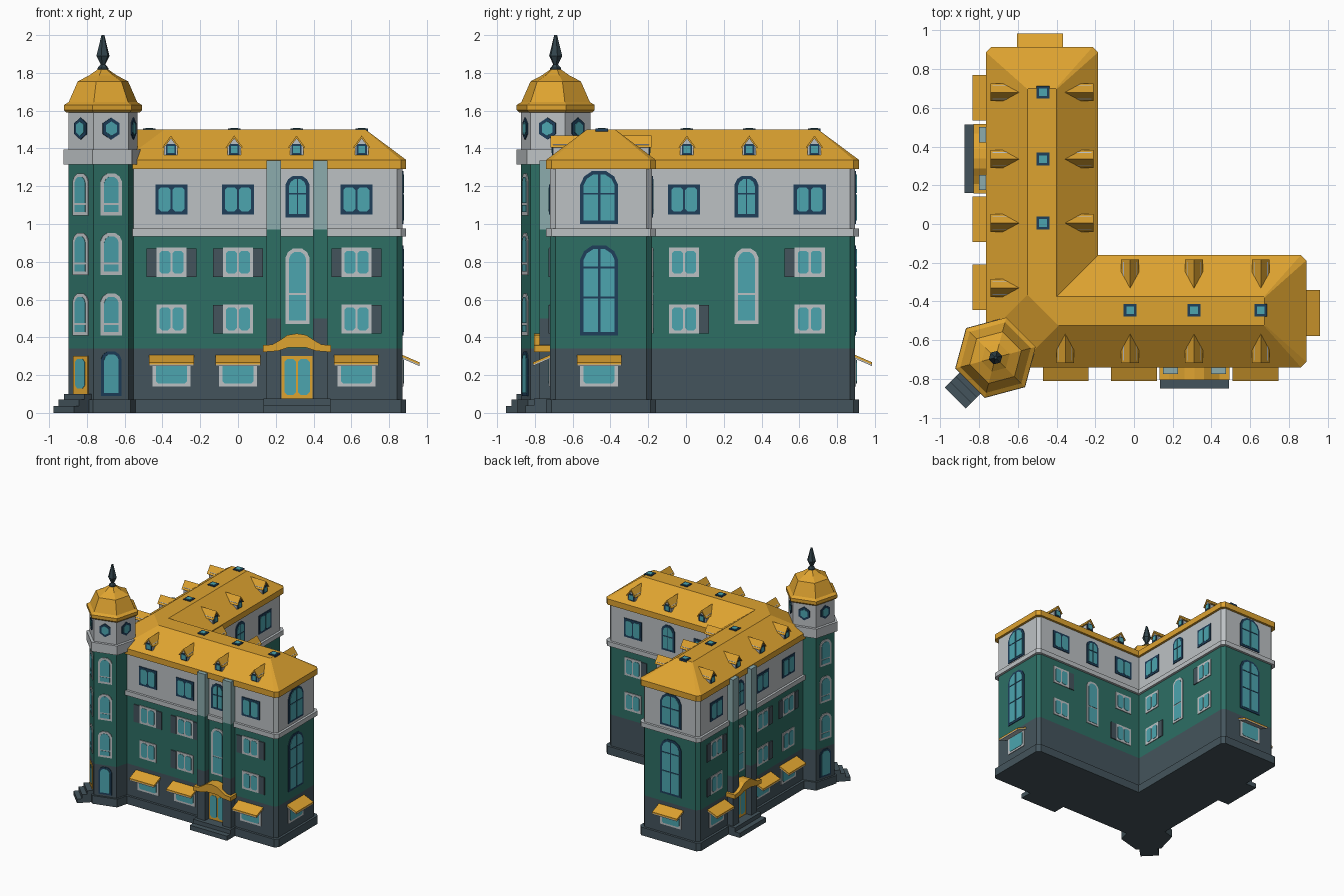
import bpy, bmesh, math
from mathutils import Vector as V

if "Cube" in bpy.data.objects:
    bpy.data.objects.remove(bpy.data.objects["Cube"])

def lin(c):
    c /= 255
    return c / 12.92 if c < 0.04045 else ((c + 0.055) / 1.055) ** 2.4

COL = dict(gold=(222, 163, 48), green=(45, 110, 100), light=(188, 193, 196), slate=(68, 84, 92),
           glass=(76, 165, 175), navy=(30, 62, 90), pale=(140, 172, 174), dark_slate=(50, 68, 76))
MATS = {}
for k, c in COL.items():
    m = bpy.data.materials.new(k)
    m.diffuse_color = (*[lin(x) for x in c], 1)
    m.use_nodes = True
    m.node_tree.nodes["Principled BSDF"].inputs["Base Color"].default_value = m.diffuse_color
    MATS[k] = m

parts = {}   # (part name, colour) -> bmesh

def swap(p):          # mirror across the diagonal of the L plan
    return V((p[1] - 0.025, p[0] + 0.025, p[2]))

def loft(name, mat, rings, mirror=False):
    bm = parts.setdefault((name, mat), bmesh.new())
    for rs in ([rings, [[swap(p) for p in r] for r in rings]] if mirror else [rings]):
        vs = [[bm.verts.new(p) for p in r] for r in rs]
        n = len(vs[0])
        fs = [bm.faces.new(vs[0]), bm.faces.new(vs[-1])]
        for a, b in zip(vs, vs[1:]):
            fs += [bm.faces.new((a[i], a[(i + 1) % n], b[(i + 1) % n], b[i])) for i in range(n)]
        bmesh.ops.recalc_face_normals(bm, faces=fs)

# A wall frame: origin, horizontal axis, outward normal, mirrored or not
def frame(o, u, n, mirror=True):
    return V(o), V(u), V(n), mirror

def at(F, u, z, d):
    return F[0] + F[1] * u + F[2] * d + V((0, 0, z))

def plate(name, mat, F, pts, d0, d1):
    loft(name, mat, [[at(F, u, z, d) for u, z in pts] for d in (d0, d1)], F[3])

def rect(u0, u1, z0, z1, c=0.0):
    if not c:
        return [(u0, z0), (u1, z0), (u1, z1), (u0, z1)]
    return [(u0 + c, z0), (u1 - c, z0), (u1, z0 + c), (u1, z1 - c),
            (u1 - c, z1), (u0 + c, z1), (u0, z1 - c), (u0, z0 + c)]

def box(name, mat, F, u0, u1, z0, z1, d0, d1):
    plate(name, mat, F, rect(u0, u1, z0, z1), d0, d1)

# ---- windows, doors and awnings
PF, PG = 0.006, 0.009

def pair_window(F, u, z, w, h, mat, b=0.017):
    plate("window_frames", mat, F, rect(u - w / 2, u + w / 2, z, z + h), 0, PF)
    for s in (-1, 1):
        a, e = sorted((u + s * 0.006, u + s * (w / 2 - b)))
        plate("window_panes", "glass", F, rect(a, e, z + b, z + h - b, 0.012), 0, PG)

def half_arch(u, s, g, w, z0, z1, r):
    h = w / 2
    return [(u + s * a, b) for a, b in ((g, z0), (h, z0), (h, z1 - r), (.8 * h, z1 - .4 * r), (.38 * h, z1), (g, z1))]

def arch_window(F, u, z0, z1, w, mat, breaks=(), g=0.0, b=0.018):
    r = w * 0.36
    fr = half_arch(u, 1, 0, w, z0, z1, r)[1:5] + half_arch(u, -1, 0, w, z0, z1, r)[4:0:-1]
    plate("window_frames", mat, F, fr, 0, PF)
    zs = [z0 + b, *breaks]
    for s in (-1, 1):
        for i, z in enumerate(zs):
            z += 0.005 * (i > 0)
            if i + 1 < len(zs):
                a, e = sorted((u + s * g, u + s * (w / 2 - b)))
                pts = rect(a, e, z, zs[i + 1] - 0.005)
            else:
                pts = half_arch(u, s, g, w - 2 * b, z, z1 - b, r * 0.8)
            plate("window_panes", "glass", F, pts, 0, PG)

def shop_window(F, u, z=0.14):
    plate("shop_window_frames", "light", F, rect(u - .1, u + .1, z, z + .15), 0, PF)
    plate("shop_window_panes", "glass", F, rect(u - .082, u + .082, z + .016, z + .14, .012), 0, PG)
    for mat, t0, t1 in (("gold", 0, .012), ("light", .012, .02)):
        prof = [(0, .307 - t0), (.09, .268 - t0), (.09, .268 - t1), (0, .307 - t1)]
        loft("awnings", mat, [[at(F, u + s * .118, q, d) for d, q in prof] for s in (-1, 1)], F[3])

def shutters(F, u, z, sides):
    for s in sides:
        a, e = sorted((u + s * .08, u + s * .133))
        plate("shutters", "slate", F, rect(a, e, z, z + .15), 0, .008)

# ---- L shaped body: outline grown by d, with corner chamfer c
def ring(d, z, c=0.028):
    y0, y1, x1 = -.72 - d, -.18 + d, .87 + d
    half = [(-.585 - d, y0), (x1 - c, y0), (x1, y0 + c), (x1, y1 - c), (x1 - c, y1)]
    half = [V((x, y, z)) for x, y in half]
    return half + [V((-.205 + d, y1, z))] + [swap(p) for p in reversed(half)]

for name, mat, prof in (
        ("plinth", "slate", [(.02, 0), (.02, .07)]),
        ("ground_floor", "slate", [(0, .07), (0, .34)]),
        ("middle_floors", "green", [(0, .34), (0, .935)]),
        ("cornice", "light", [(.02, .935), (.02, .975)]),
        ("top_floor", "light", [(0, .975), (0, 1.29)])):
    loft(name, mat, [ring(d, z) for d, z in prof])
loft("main_roof", "gold", [ring(.02, 1.29), ring(.02, 1.34), ring(-.195, 1.5, .004)])

FRONT = frame((0, -.72, 0), (1, 0, 0), (0, -1, 0))
END = frame((.87, 0, 0), (0, 1, 0), (1, 0, 0))
INNER = frame((0, -.18, 0), (1, 0, 0), (0, 1, 0))

# street side windows
for u in (-.352, 0, .627):
    shop_window(FRONT, u)
    pair_window(FRONT, u, 1.05, .17, .16, "navy")
    for z in (.42, .72):
        pair_window(FRONT, u, z, .16, .155, "light")
for u, z, s in ((-.352, .72, (-1, 1)), (0, .72, (-1, 1)), (.627, .72, (-1, 1)), (0, .42, (-1,)), (.627, .42, (1,))):
    shutters(FRONT, u, z, s)
arch_window(FRONT, .315, .47, .87, .125, "light", (.63,))
arch_window(FRONT, .315, 1.035, 1.255, .125, "navy", (1.16,), .003)

# courtyard side windows
for u in (-.035, .63):
    pair_window(INNER, u, 1.05, .17, .16, "navy")
    for z in (.42, .72):
        pair_window(INNER, u, z, .16, .155, "light")
shutters(INNER, -.035, .42, (1,))
shutters(INNER, .63, .72, (-1,))
arch_window(INNER, .295, .47, .87, .125, "light", (.63,))
arch_window(INNER, .295, 1.035, 1.255, .125, "navy", (1.16,), .003)

# gable end windows
shop_window(END, -.46)
arch_window(END, -.46, .41, .885, .2, "navy", (.61, .77), .007)
arch_window(END, -.46, 1.0, 1.28, .2, "navy", (1.16,), .007)

# entrance: pilasters, door, canopy, steps
for u0, u1 in ((.15, .228), (.397, .475)):
    for mat, z0, z1 in (("slate", 0, .5), ("green", .5, .97), ("pale", .97, 1.335)):
        box("pilasters", mat, FRONT, u0, u1, z0, z1, -.02, .055)
box("entrance_doors", "gold", FRONT, .23, .395, .07, .3, 0, PF)
for a in (.245, .318):
    plate("door_panes", "glass", FRONT, rect(a, a + .062, .095, .285, .015), 0, PG)
top = [(-.18, .358), (-.13, .362), (-.09, .385), (-.05, .412), (0, .42), (.05, .412), (.09, .385), (.13, .362), (.18, .358)]
low = [(.18, .322), (.1, .328), (.05, .345), (-.05, .345), (-.1, .328), (-.18, .322)]
plate("entrance_canopy", "gold", FRONT, [(u + .312, z) for u, z in top + low], 0, .085)
box("entrance_steps", "slate", FRONT, .135, .49, 0, .04, 0, .13)
box("entrance_steps", "slate", FRONT, .135, .49, .04, .075, 0, .085)

# ---- dormers and skylights
def dormer(F, u):
    plate("dormer_walls", "light", F, [(u + a, z) for a, z in
          ((-.036, 1.33), (.036, 1.33), (.036, 1.42), (0, 1.455), (-.036, 1.42))], -.12, 0)
    plate("dormer_roofs", "gold", F, [(u + a, z) for a, z in
          ((-.046, 1.405), (-.036, 1.405), (0, 1.452), (.036, 1.405), (.046, 1.405), (0, 1.468))], -.15, .012)
    box("dormer_window_frames", "navy", F, u - .027, u + .027, 1.366, 1.424, 0, .005)
    box("dormer_window_panes", "glass", F, u - .018, u + .018, 1.376, 1.414, 0, .008)

ROOF_F = frame((0, -.705, 0), (1, 0, 0), (0, -1, 0))
ROOF_B = frame((0, -.195, 0), (1, 0, 0), (0, 1, 0))
for u in (-.355, -.02, .31, .655):
    dormer(ROOF_F, u)
    if u > -.1:
        dormer(ROOF_B, u)
        sky = frame((u, -.445, 0), (1, 0, 0), (0, 1, 0))
        box("skylight_frames", "navy", sky, -.033, .033, 1.49, 1.506, -.033, .033)
        box("skylight_panes", "glass", sky, -.02, .02, 1.49, 1.509, -.02, .02)

# ---- hexagonal corner tower
C = V((-.715, -.69, 0))

def hexring(r, z):
    return [C + V((r * math.cos(a), r * math.sin(a), z)) for a in (math.radians(15 + 60 * i) for i in range(6))]

R = .19
for name, mat, prof in (
        ("tower_plinth", "slate", [(.208, 0), (.208, .07)]),
        ("tower_base", "slate", [(R, .07), (R, .34)]),
        ("tower_shaft", "green", [(R, .34), (R, 1.315)]),
        ("tower_band", "light", [(.216, 1.315), (.216, 1.395)]),
        ("tower_lantern", "light", [(R, 1.395), (R, 1.6)]),
        ("tower_roof", "gold", [(.2, 1.59), (.214, 1.603), (.214, 1.63), (.188, 1.645), (.138, 1.755), (.075, 1.787), (.012, 1.83)]),
        ("tower_finial", "dark_slate", [(.03, 1.80), (.03, 1.825), (.013, 1.845), (.036, 1.89), (.028, 1.92), (.008, 2.0)])):
    loft(name, mat, [hexring(r, z) for r, z in prof])

def tower_face(deg, mirror):
    a = math.radians(deg)
    n = V((math.cos(a), math.sin(a), 0))
    return frame(C + n * R * math.cos(math.pi / 6), (-n.y, n.x, 0), n, mirror)

for deg, mirror in ((225, False), (285, True), (345, True), (45, False)):
    F = tower_face(deg, mirror)
    for mat, r, d in (("navy", .058, PF), ("glass", .038, PG)):   # hexagonal lantern windows
        plate("lantern_windows", mat, F, [(r * .9 * math.sin(i * math.pi / 3), 1.505 + r * math.cos(i * math.pi / 3))
                                          for i in range(6)], 0, d)
    if deg < 290 and deg > 100:
        for z in (.41, .73, 1.045):
            arch_window(F, 0, z, z + .222, .116, "light", (z + .06,))
    if deg == 285:
        arch_window(F, 0, .09, .325, .11, "navy", (), 0, .015)

# tower door and steps
F = tower_face(225, False)
box("tower_door", "gold", F, -.055, .055, .07, .3, 0, PF)
plate("tower_door_pane", "glass", F, rect(-.035, .035, .13, .285, .015), 0, PG)
for z0, z1, d in ((0, .036, .13), (.036, .07, .09), (.07, .1, .05)):
    box("tower_steps", "slate", F, -.077, .077, z0, z1, 0, d)

# ---- turn the collected parts into objects
for (name, mat), bm in parts.items():
    same = [k for k in parts if k[0] == name]
    full = name if len(same) == 1 else f"{name}_{mat}"
    me = bpy.data.meshes.new(full)
    bm.to_mesh(me)
    bm.free()
    me.materials.append(MATS[mat])
    bpy.context.collection.objects.link(bpy.data.objects.new(full, me))
